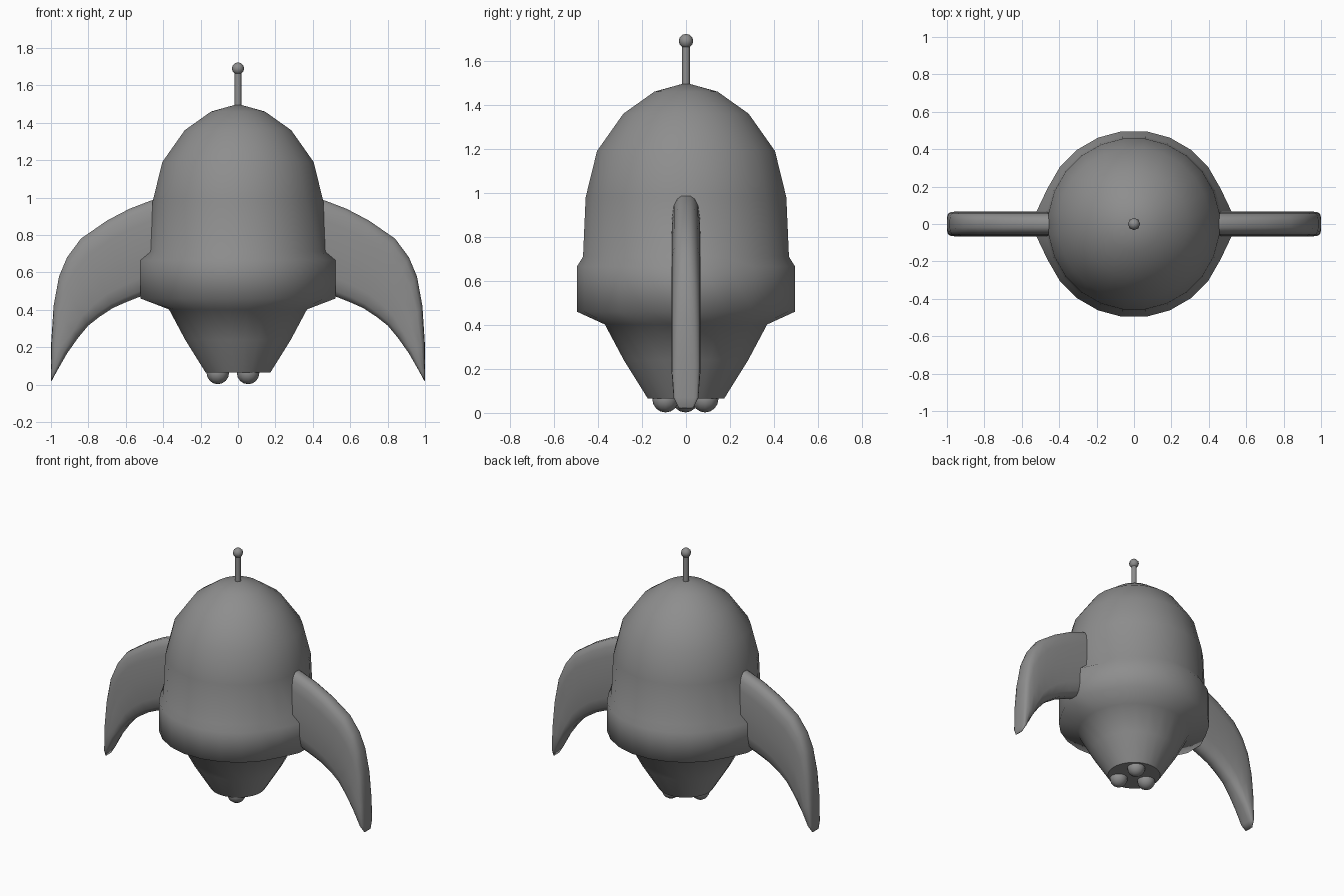
import bpy, bmesh, math
from mathutils import Matrix

if "Cube" in bpy.data.objects:
    bpy.data.objects.remove(bpy.data.objects["Cube"])

dark = bpy.data.materials.new("dark_grey")
dark.diffuse_color = (0.27, 0.27, 0.27, 1)
dark.use_nodes = True
dark.node_tree.nodes["Principled BSDF"].inputs["Base Color"].default_value = dark.diffuse_color


def finish(name, bm, smooth=True):
    bmesh.ops.recalc_face_normals(bm, faces=bm.faces)
    me = bpy.data.meshes.new(name)
    for f in bm.faces:
        f.smooth = smooth
    bm.to_mesh(me)
    bm.free()
    me.materials.append(dark)
    bpy.context.collection.objects.link(bpy.data.objects.new(name, me))


def bridge(bm, rings):
    for a, b in zip(rings, rings[1:]):
        n = len(a)
        for i in range(n):
            bm.faces.new((a[i], a[(i + 1) % n], b[(i + 1) % n], b[i]))


def ball(name, loc, r, u=12, v=8):
    bm = bmesh.new()
    bmesh.ops.create_uvsphere(bm, u_segments=u, v_segments=v, radius=r,
                              matrix=Matrix.Translation(loc))
    finish(name, bm)


# Hull: revolved profile; the skirt swells slightly where the fins join
SEG = 24
profile = [(0.145, 1.46), (0.287, 1.36), (0.408, 1.19), (0.46, 0.98), (0.472, 0.71),
           (0.50, 0.665), (0.50, 0.46), (0.372, 0.402), (0.285, 0.24), (0.175, 0.065)]
bm = bmesh.new()
rings = []
for r, z in profile:
    ring = []
    for i in range(SEG):
        a = (i + 0.5) * 2 * math.pi / SEG
        near_fin = abs(math.cos(a)) > 0.97
        rr = r + (0.025 if near_fin and r == 0.50 else 0)
        ring.append(bm.verts.new((rr * math.cos(a), rr * math.sin(a), z)))
    rings.append(ring)
bridge(bm, rings)
tip = bm.verts.new((0, 0, 1.5))
for i in range(SEG):
    bm.faces.new((tip, rings[0][i], rings[0][(i + 1) % SEG]))
finish("hull", bm)

# Flat base plate with its own sharp rim, facing down
bm = bmesh.new()
rim = [bm.verts.new((0.175 * math.cos(-(i + 0.5) * 2 * math.pi / SEG),
                     0.175 * math.sin(-(i + 0.5) * 2 * math.pi / SEG), 0.065)) for i in range(SEG)]
bm.faces.new(rim)
bm.normal_update()
if bm.faces[:][0].normal.z > 0:
    bm.faces[:][0].normal_flip()
me = bpy.data.meshes.new("base_plate")
bm.to_mesh(me)
bm.free()
me.materials.append(dark)
bpy.context.collection.objects.link(bpy.data.objects.new("base_plate", me))

# Three thruster balls under the base
for k in range(3):
    a = math.pi + k * 2 * math.pi / 3
    ball(f"thruster_{k + 1}", (0.108 * math.cos(a), 0.104 * math.sin(a) - 0.003, 0.062), 0.06)

# Antenna rod and knob
bm = bmesh.new()
bmesh.ops.create_cone(bm, cap_ends=False, segments=12, radius1=0.018, radius2=0.018,
                      depth=0.2, matrix=Matrix.Translation((0, 0, 1.58)))
finish("antenna_rod", bm)
ball("antenna_knob", (0, 0, 1.69), 0.033, 8, 6)

# Fins: rounded cross-section lofted from outer edge to inner edge
outer = [(0.42, 0.995), (0.465, 0.984), (0.58, 0.94), (0.70, 0.877), (0.84, 0.78),
         (0.914, 0.68), (0.957, 0.578), (0.986, 0.42), (0.999, 0.22), (1.0, 0.07), (1.0, 0.025)]
inner = [(0.42, 0.515), (0.47, 0.495), (0.524, 0.47), (0.60, 0.44), (0.668, 0.41),
         (0.74, 0.363), (0.80, 0.316), (0.855, 0.25), (0.915, 0.165), (0.972, 0.065), (0.996, 0.02)]
section = [(0.0, 0.02), (0.03, 0.04), (0.09, 0.055), (0.22, 0.064), (0.5, 0.066),
           (0.8, 0.064), (0.94, 0.05), (1.0, 0.025)]
section += [(t, -y) for t, y in reversed(section)]
for side, name in ((1, "right_fin"), (-1, "left_fin")):
    bm = bmesh.new()
    rings = []
    for i, (o, n) in enumerate(zip(outer, inner)):
        s = {9: 0.85, 10: 0.5}.get(i, 1.0)
        rings.append([bm.verts.new((side * (o[0] + (n[0] - o[0]) * t), y * s,
                                    o[1] + (n[1] - o[1]) * t)) for t, y in section])
    bridge(bm, rings)
    bm.faces.new(rings[0])
    bm.faces.new(rings[-1])
    finish(name, bm)
